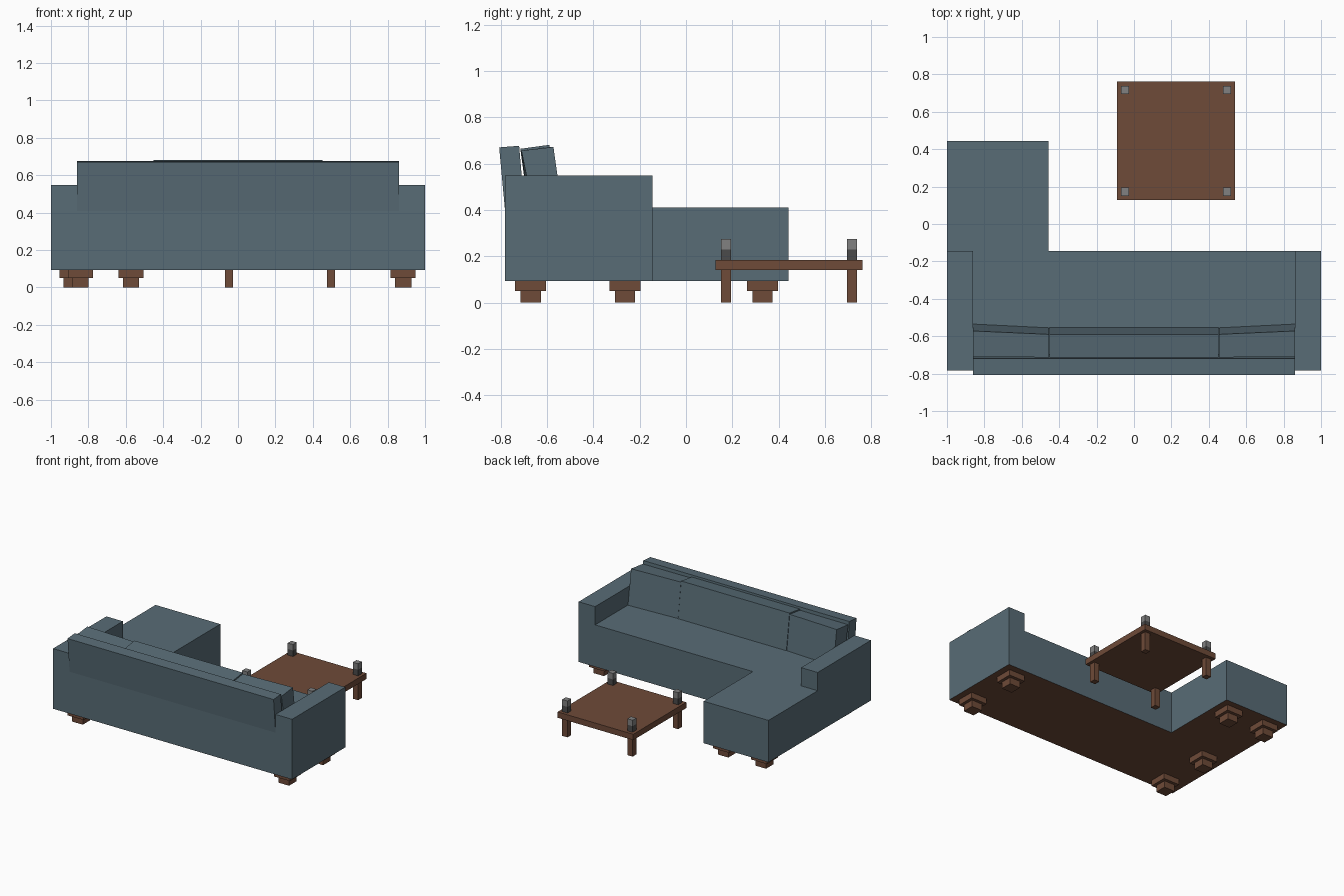
import bpy
import bmesh

cube = bpy.data.objects.get("Cube")
if cube:
    bpy.data.objects.remove(cube, do_unlink=True)


def material(name, rgb):
    mat = bpy.data.materials.new(name)
    mat.use_nodes = True
    colour = (*rgb, 1)
    mat.diffuse_color = colour
    mat.node_tree.nodes["Principled BSDF"].inputs["Base Color"].default_value = colour
    return mat


FABRIC = material("slate blue fabric", (0.098, 0.150, 0.181))
WOOD = material("brown wood", (0.156, 0.069, 0.040))
LIGHT = material("light grey", (0.22, 0.22, 0.22))
DARK = material("dark grey", (0.07, 0.07, 0.07))


def loft(name, x0, profile0, x1, profile1, mat, underside=None):
    """Solid between two (y, z) profiles standing at x0 and x1."""
    bm = bmesh.new()
    a = [bm.verts.new((x0, y, z)) for y, z in profile0]
    b = [bm.verts.new((x1, y, z)) for y, z in profile1]
    bm.faces.new(a)
    bm.faces.new(b[::-1])
    for i in range(len(a)):
        j = (i + 1) % len(a)
        bm.faces.new((a[j], a[i], b[i], b[j]))
    bmesh.ops.recalc_face_normals(bm, faces=bm.faces)
    mesh = bpy.data.meshes.new(name)
    mesh.materials.append(mat)
    if underside:
        mesh.materials.append(underside)
        for face in bm.faces:
            face.normal_update()
            face.material_index = int(face.normal.z < -0.9)
    bm.to_mesh(mesh)
    bm.free()
    obj = bpy.data.objects.new(name, mesh)
    bpy.context.collection.objects.link(obj)
    return obj


def box(name, x, y, z, mat, underside=None):
    profile = [(y[0], z[0]), (y[1], z[0]), (y[1], z[1]), (y[0], z[1])]
    return loft(name, x[0], profile, x[1], profile, mat, underside)


def post(name, x, y, width, z, mat):
    h = width / 2
    return box(name, (x - h, x + h), (y - h, y + h), z, mat)


# Sofa body: seat, chaise and two arms with wooden undersides
BOTTOM, SEAT, ARM = 0.093, 0.41, 0.548
BACK, FRONT = -0.782, -0.145
INNER = 0.862
box("seat", (-INNER, INNER), (BACK, FRONT), (BOTTOM, SEAT), FABRIC, WOOD)
box("chaise", (-1, -0.458), (FRONT, 0.443), (BOTTOM, SEAT), FABRIC, WOOD)
box("right_arm", (-1, -INNER), (BACK, FRONT), (BOTTOM, ARM), FABRIC, WOOD)
box("left_arm", (INNER, 1), (BACK, FRONT), (BOTTOM, ARM), FABRIC, WOOD)

# Leaning backrest
rest = [(BACK, SEAT), (-0.697, SEAT), (-0.72, 0.677), (-0.806, 0.67)]
loft("backrest", -INNER, rest, INNER, rest, FABRIC)

# Back cushions, the outer two turned slightly inward
middle = [(-0.68, SEAT), (-0.553, SEAT), (-0.59, 0.681), (-0.715, 0.664)]
inner = [(-0.68, SEAT), (-0.555, SEAT), (-0.59, 0.672), (-0.713, 0.656)]
outer = [(-0.66, SEAT), (-0.535, SEAT), (-0.572, 0.672), (-0.71, 0.656)]
loft("middle_cushion", -0.453, middle, 0.453, middle, FABRIC)
for side, s in (("right", -1), ("left", 1)):
    loft(side + "_cushion", s * 0.455, inner, s * 0.86, outer, FABRIC)

# Stepped sofa feet
feet = [(0.883, -0.67), (0.883, -0.263), (-0.843, -0.67),
        (-0.843, -0.263), (-0.888, 0.33), (-0.572, 0.33)]
for x, y in feet:
    post("foot_block", x, y, 0.134, (0.05, BOTTOM), WOOD)
    post("foot_tip", x, y, 0.088, (0, 0.05), WOOD)

# Low table with a two-tone post over each leg
box("table_top", (-0.092, 0.541), (0.128, 0.762), (0.14, 0.184), WOOD)
for x in (-0.048, 0.497):
    for y in (0.172, 0.716):
        post("table_leg", x, y, 0.044, (0, 0.14), WOOD)
        post("post_base", x, y, 0.044, (0.184, 0.23), DARK)
        post("post_cap", x, y, 0.044, (0.23, 0.275), LIGHT)
